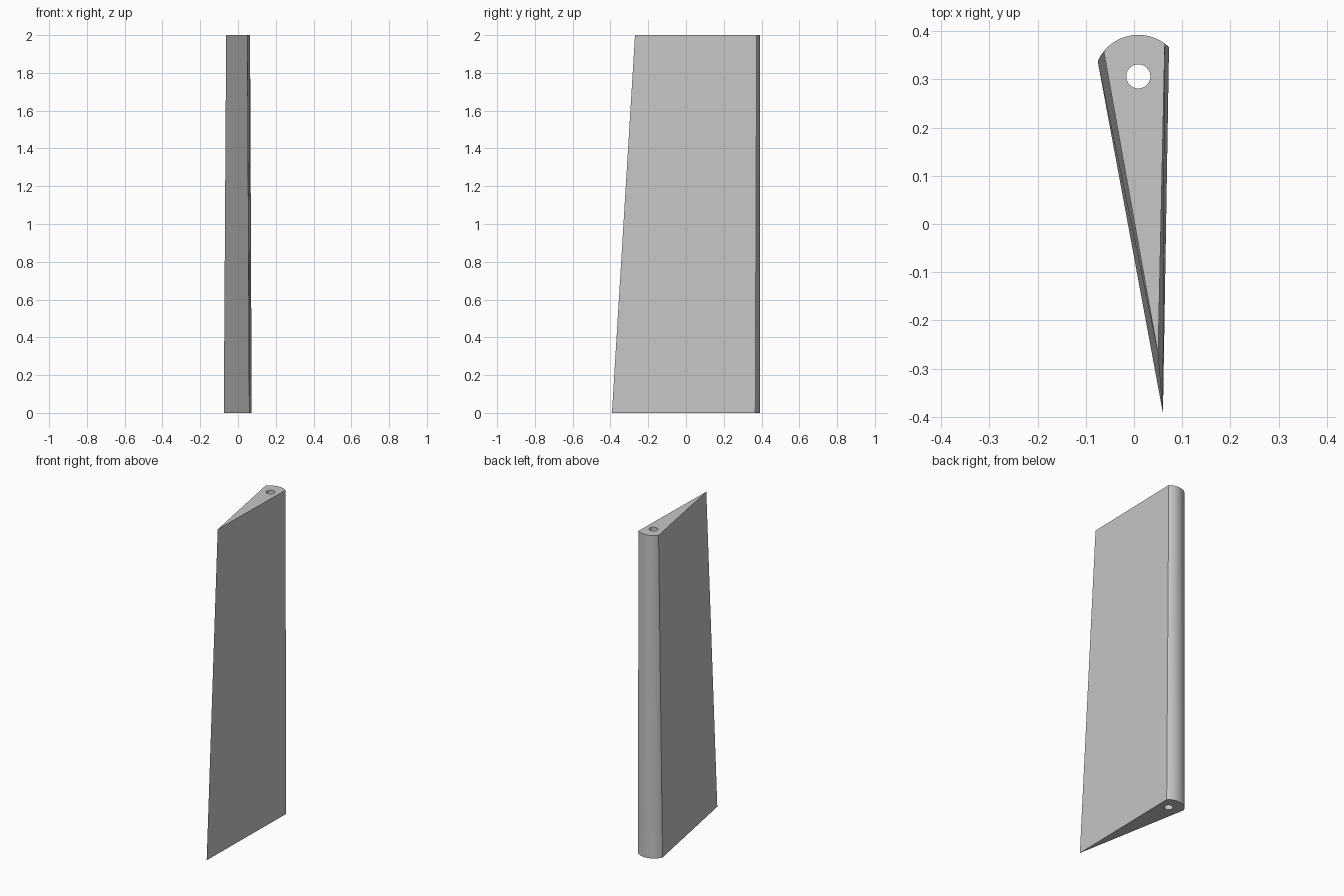
import bpy, bmesh
from math import cos, sin, tau, radians

cube = bpy.data.objects.get("Cube")
if cube:
    bpy.data.objects.remove(cube, do_unlink=True)

HEIGHT = 2.0
ARC_SEGMENTS, BORE_SEGMENTS = 32, 32
ARC_CENTRE, ARC_RADIUS = (0.009, 0.300), 0.092
BORE_CENTRE, BORE_RADIUS = (0.009, 0.306), 0.025


def arc(centre, radius, start, end, count, z):
    """Evenly spaced points along an arc at height z."""
    return [(centre[0] + radius * cos(start + (end - start) * i / count),
             centre[1] + radius * sin(start + (end - start) * i / count), z)
            for i in range(count + 1)]


def wedge(tip, start, end, z):
    """Sharp trailing tip joined to a rounded leading edge."""
    return [(*tip, z)] + arc(ARC_CENTRE, ARC_RADIUS, radians(start),
                             radians(end), ARC_SEGMENTS, z)


def bore(z):
    return arc(BORE_CENTRE, BORE_RADIUS, 0, tau, BORE_SEGMENTS, z)[:-1]


def wall(bm, low, high):
    """Skin two closed loops; returns the edges of each loop."""
    a = [bm.verts.new(p) for p in low]
    b = [bm.verts.new(p) for p in high]
    n = len(a)
    for i in range(n):
        j = (i + 1) % n
        bm.faces.new((a[i], a[j], b[j], b[i]))
    return [[bm.edges.get((r[i], r[(i + 1) % n])) for i in range(n)]
            for r in (a, b)]


# Tapered blade with a bore running through its thick edge
bm = bmesh.new()
outer = wall(bm, wedge((0.06, -0.392), 46.3, 156.2, 0),
             wedge((0.05, -0.27), 53.4, 141.2, HEIGHT))
inner = wall(bm, bore(0), bore(HEIGHT))

# End caps around the bore
for rim, hole in zip(outer, inner):
    bmesh.ops.triangle_fill(bm, edges=rim + hole, use_beauty=True)
bmesh.ops.recalc_face_normals(bm, faces=bm.faces[:])

mesh = bpy.data.meshes.new("blade")
bm.to_mesh(mesh)
bm.free()
blade = bpy.data.objects.new("blade", mesh)
bpy.context.collection.objects.link(blade)

# Plain grey finish
grey = bpy.data.materials.new("light grey")
grey.use_nodes = True
colour = (0.57, 0.57, 0.57, 1)
grey.diffuse_color = colour
grey.node_tree.nodes["Principled BSDF"].inputs["Base Color"].default_value = colour
mesh.materials.append(grey)

bpy.context.view_layer.objects.active = blade
blade.select_set(True)
bpy.ops.object.shade_smooth_by_angle(angle=radians(25))
